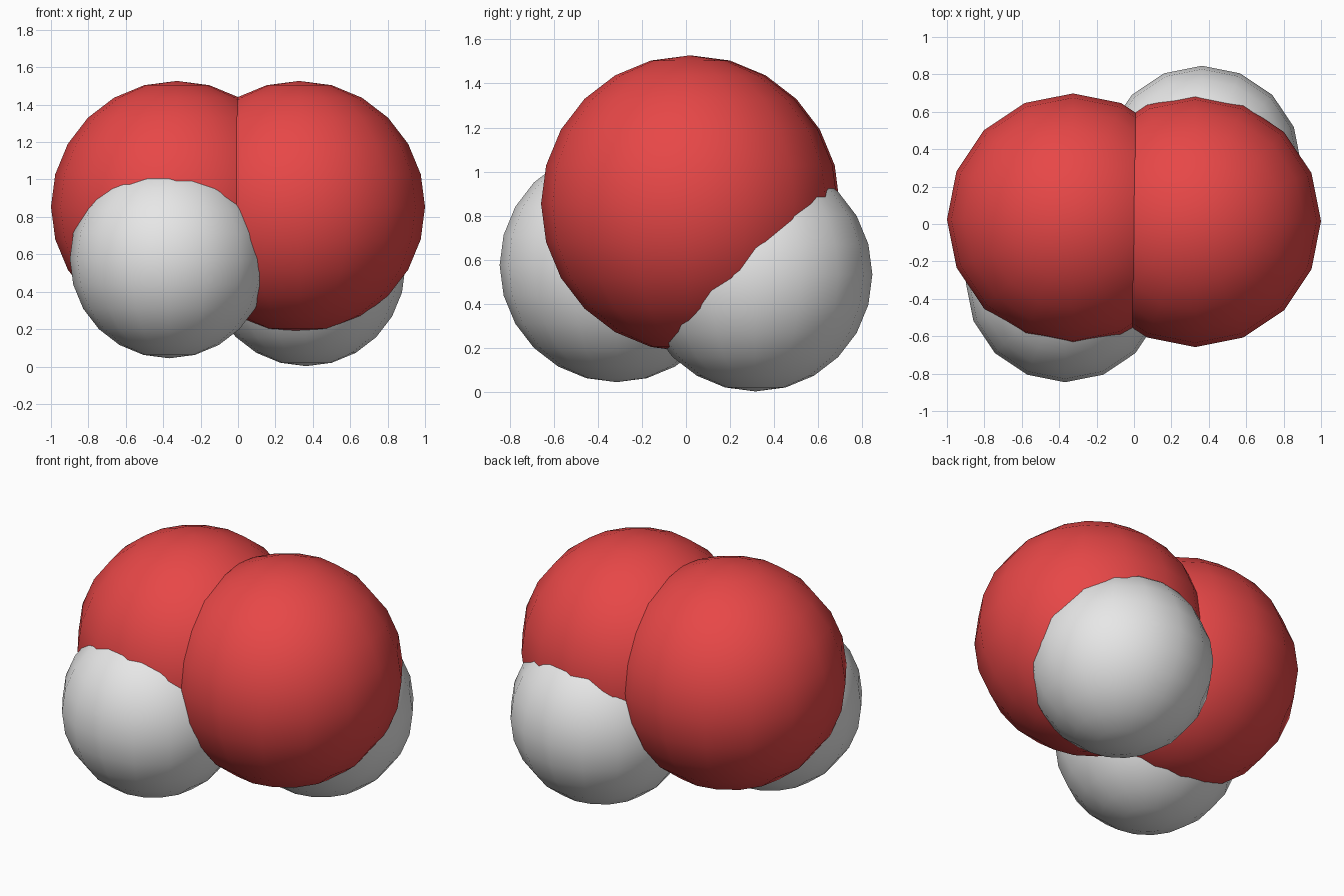
import bpy

cube = bpy.data.objects.get("Cube")
if cube:
    bpy.data.objects.remove(cube, do_unlink=True)


def make_material(name, colour):
    mat = bpy.data.materials.new(name)
    mat.use_nodes = True
    mat.diffuse_color = colour
    mat.node_tree.nodes["Principled BSDF"].inputs["Base Color"].default_value = colour
    return mat


def ball(name, radius, centre, mat):
    bpy.ops.mesh.primitive_uv_sphere_add(
        segments=16, ring_count=12, radius=radius, location=centre)
    obj = bpy.context.object
    obj.name = name
    obj.data.materials.append(mat)
    bpy.ops.object.shade_smooth()
    return obj


red = make_material("red", (0.8, 0.063, 0.063, 1))
white = make_material("white", (0.8, 0.8, 0.8, 1))

LARGE, SMALL = 0.673, 0.531

# Two large overlapping balls side by side
ball("large_ball_right", LARGE, (-0.327, 0.025, 0.854), red)
ball("large_ball_left", LARGE, (0.327, 0.015, 0.854), red)

# Two small balls sunk into them, one to the front and one to the back
ball("small_ball_front", SMALL, (-0.368, -0.315, 0.575), white)
ball("small_ball_back", SMALL, (0.364, 0.315, 0.533), white)
